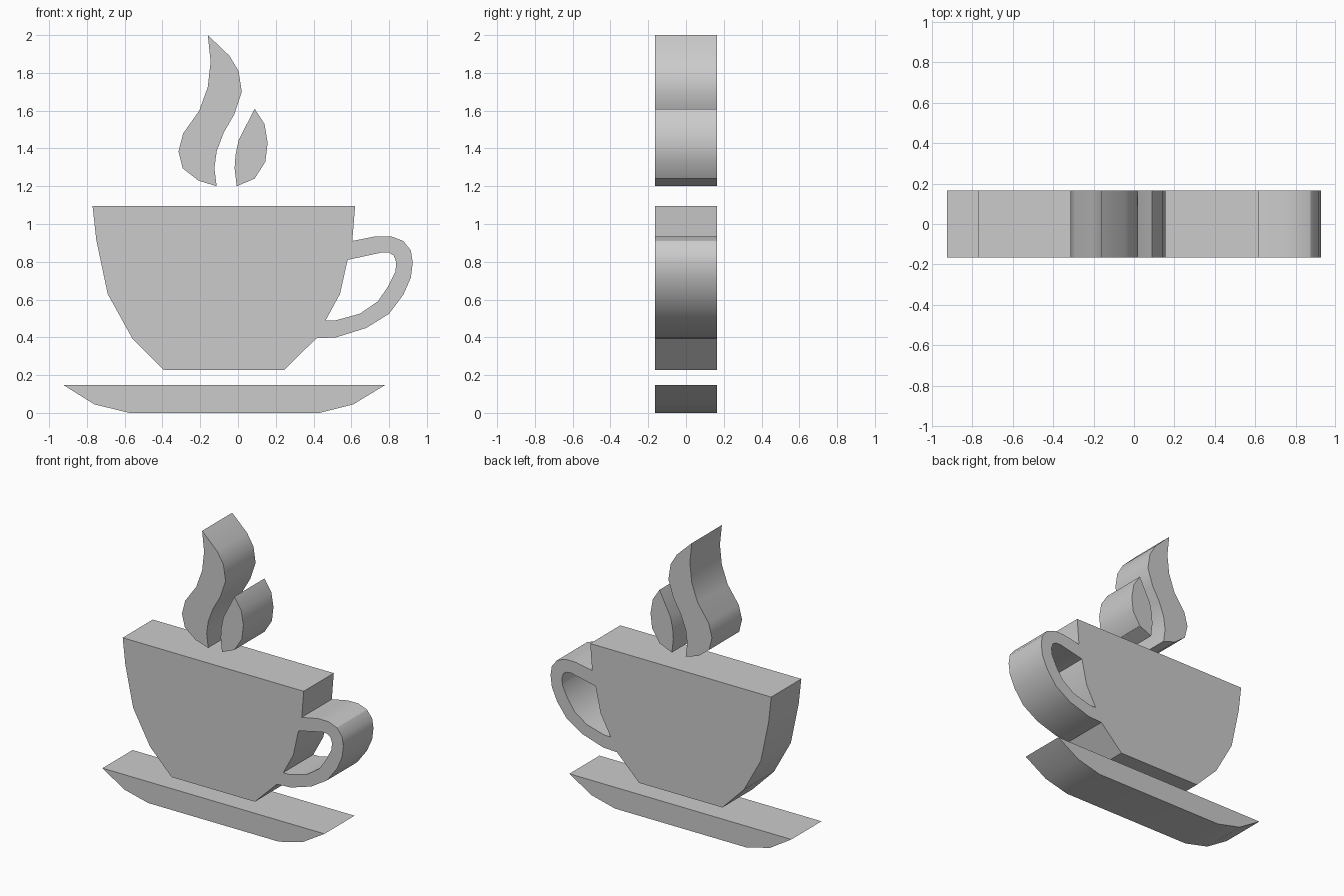
import bpy
import bmesh
import math
from mathutils import Matrix

HALF_DEPTH = 0.165

default_cube = bpy.data.objects.get("Cube")
if default_cube:
    bpy.data.objects.remove(default_cube, do_unlink=True)

# One plain grey for every part
grey = bpy.data.materials.new("plain_grey")
grey.use_nodes = True
colour = (0.6, 0.6, 0.6, 1.0)
grey.diffuse_color = colour
grey.node_tree.nodes["Principled BSDF"].inputs["Base Color"].default_value = colour


def cut_out(name, *outlines):
    """Extrude a filled front outline through the depth; later outlines are holes."""
    curve = bpy.data.curves.new(name + "_profile", "CURVE")
    curve.dimensions = "2D"
    curve.fill_mode = "BOTH"
    curve.extrude = HALF_DEPTH
    for outline in outlines:
        spline = curve.splines.new("POLY")
        spline.points.add(len(outline) - 1)
        for point, (x, z) in zip(spline.points, outline):
            point.co = (x, z, 0, 1)
        spline.use_cyclic_u = True

    # Turn the profile into a welded mesh standing upright
    helper = bpy.data.objects.new(name + "_helper", curve)
    bpy.context.collection.objects.link(helper)
    bpy.context.view_layer.update()
    graph = bpy.context.evaluated_depsgraph_get()
    mesh = bpy.data.meshes.new_from_object(helper.evaluated_get(graph))
    bpy.data.objects.remove(helper, do_unlink=True)
    bpy.data.curves.remove(curve)

    bm = bmesh.new()
    bm.from_mesh(mesh)
    bmesh.ops.remove_doubles(bm, verts=bm.verts, dist=0.0005)
    bmesh.ops.rotate(bm, verts=bm.verts, matrix=Matrix.Rotation(math.pi / 2, 3, "X"))
    bmesh.ops.recalc_face_normals(bm, faces=bm.faces)
    bm.to_mesh(mesh)
    bm.free()

    mesh.name = name
    mesh.materials.clear()
    mesh.materials.append(grey)
    part = bpy.data.objects.new(name, mesh)
    bpy.context.collection.objects.link(part)

    # Rounded rims are smooth, corners stay sharp
    bpy.ops.object.select_all(action="DESELECT")
    part.select_set(True)
    bpy.context.view_layer.objects.active = part
    bpy.ops.object.shade_smooth_by_angle(angle=math.radians(30))
    return part


# Saucer
cut_out("saucer", [(-.925, .148), (-.76, .045), (-.575, 0), (.43, 0), (.61, .045), (.78, .148)])

# Cup body with the handle loop on its left
cup_bowl = [(.415, .395), (.245, .228), (-.395, .228), (-.56, .395),
            (-.69, .63), (-.75, .915), (-.77, 1.095), (.62, 1.095)]
handle_outside = [(.605, .91), (.73, .935), (.81, .935), (.875, .91), (.915, .86), (.925, .795),
                  (.915, .715), (.875, .625), (.8, .525), (.68, .45), (.52, .4)]
handle_hole = [(.58, .81), (.765, .85), (.8, .848), (.825, .833), (.838, .795), (.833, .748),
               (.795, .67), (.74, .59), (.645, .525), (.51, .488), (.463, .488), (.54, .63)]
cut_out("cup", cup_bowl + handle_outside, handle_hole)

# Two wisps of steam
cut_out("tall_steam", [(-.16, 2), (-.045, 1.89), (.003, 1.81), (.02, 1.7), (-.02, 1.58),
                       (-.075, 1.485), (-.113, 1.385), (-.125, 1.295), (-.113, 1.2),
                       (-.21, 1.23), (-.293, 1.295), (-.315, 1.385), (-.29, 1.48),
                       (-.205, 1.6), (-.16, 1.725), (-.145, 1.86)])
cut_out("short_steam", [(.088, 1.61), (.14, 1.53), (.157, 1.43), (.145, 1.33), (.088, 1.24),
                        (-.007, 1.2), (-.018, 1.295), (-.013, 1.365), (.003, 1.443)])
